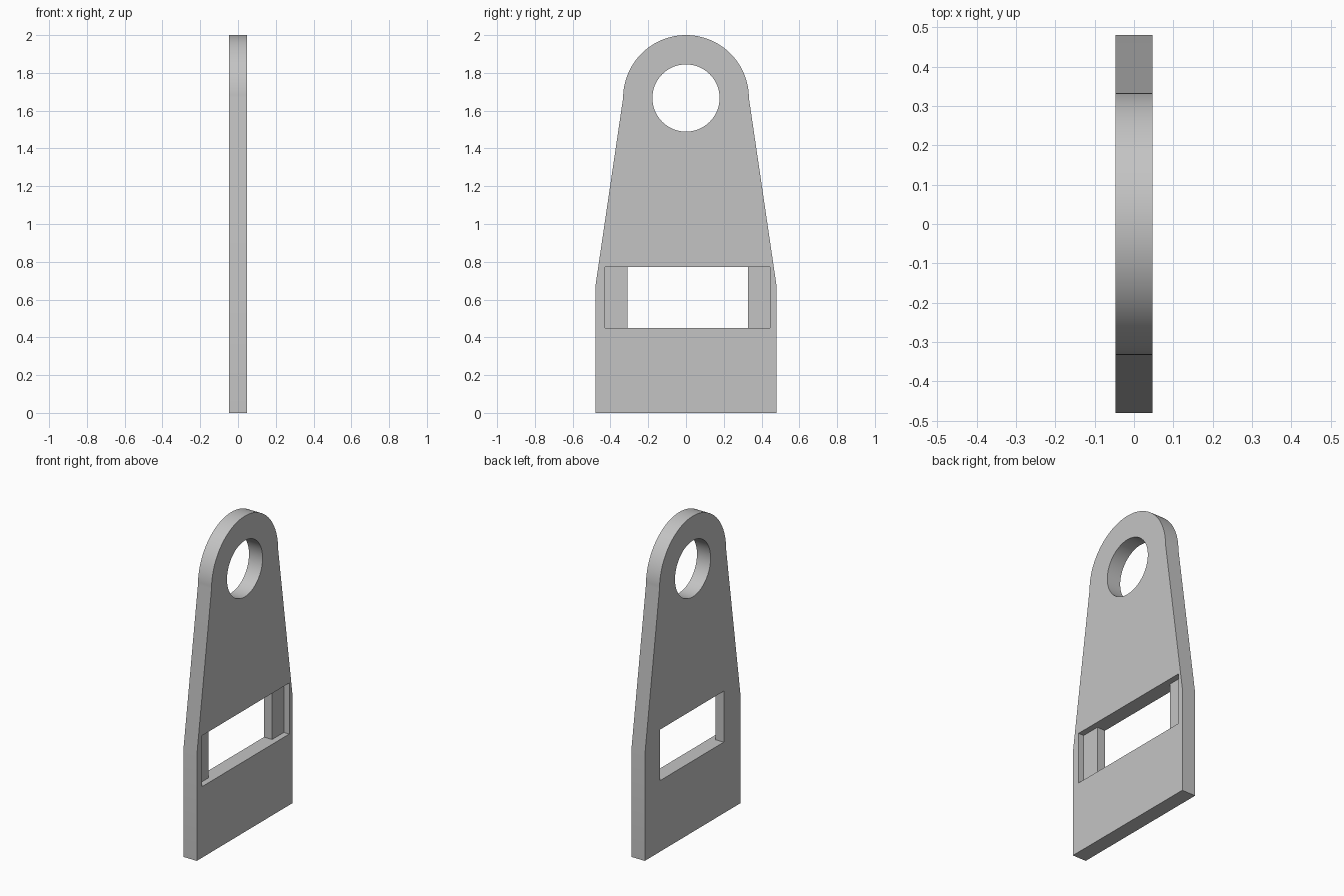
import bpy, bmesh
from math import cos, sin, pi, radians

cube = bpy.data.objects.get("Cube")
if cube:
    bpy.data.objects.remove(cube, do_unlink=True)

HALF_T = 0.0475     # half the plate thickness
EYE_Z = 1.667       # centre of the rounded head
HEAD_R = 0.333
HOLE_R = 0.178

grey = bpy.data.materials.new("plain_grey")
grey.use_nodes = True
grey.diffuse_color = (0.55, 0.55, 0.55, 1)
grey.node_tree.nodes["Principled BSDF"].inputs["Base Color"].default_value = grey.diffuse_color


def arc(radius, start, end, steps):
    return [(radius * cos(start + (end - start) * i / steps),
             EYE_Z + radius * sin(start + (end - start) * i / steps))
            for i in range(steps + 1)]


def rectangle(y0, y1, z0, z1):
    return [(y0, z0), (y1, z0), (y1, z1), (y0, z1)]


def extrude_profile(name, points, x0, x1):
    """Solid made by pushing a y-z outline from x0 to x1."""
    bm = bmesh.new()
    face = bm.faces.new([bm.verts.new((x0, y, z)) for y, z in points])
    new = bmesh.ops.extrude_face_region(bm, geom=[face])["geom"]
    bmesh.ops.translate(bm, vec=(x1 - x0, 0, 0),
                        verts=[v for v in new if isinstance(v, bmesh.types.BMVert)])
    bmesh.ops.recalc_face_normals(bm, faces=bm.faces)
    mesh = bpy.data.meshes.new(name)
    bm.to_mesh(mesh)
    bm.free()
    mesh.materials.append(grey)
    obj = bpy.data.objects.new(name, mesh)
    bpy.context.collection.objects.link(obj)
    return obj


# Tapered plate with a rounded head
outline = [(-0.48, 0.668), (-0.48, 0), (0.48, 0), (0.48, 0.668)] + arc(HEAD_R, 0, pi, 64)
plate = extrude_profile("tapered_plate", outline, -HALF_T, HALF_T)

# Round eye, through window, and shallow wider recess on the +x side
cutters = [
    extrude_profile("eye_cutter", arc(HOLE_R, 0, 2 * pi, 64)[:-1], -0.2, 0.2),
    extrude_profile("window_cutter", rectangle(-0.31, 0.328, 0.45, 0.773), -0.2, 0.2),
    extrude_profile("recess_cutter", rectangle(-0.43, 0.445, 0.45, 0.773), HALF_T - 0.038, 0.2),
]
bpy.context.view_layer.objects.active = plate
for cutter in cutters:
    cutter.hide_render = True
    mod = plate.modifiers.new(cutter.name, 'BOOLEAN')
    mod.operation = 'DIFFERENCE'
    mod.solver = 'EXACT'
    mod.object = cutter
    bpy.ops.object.modifier_apply(modifier=mod.name)
    bpy.data.objects.remove(cutter, do_unlink=True)

# Smooth the round rims, keep the edges sharp
bpy.ops.object.select_all(action='DESELECT')
plate.select_set(True)
bpy.ops.object.shade_smooth_by_angle(angle=radians(30))
